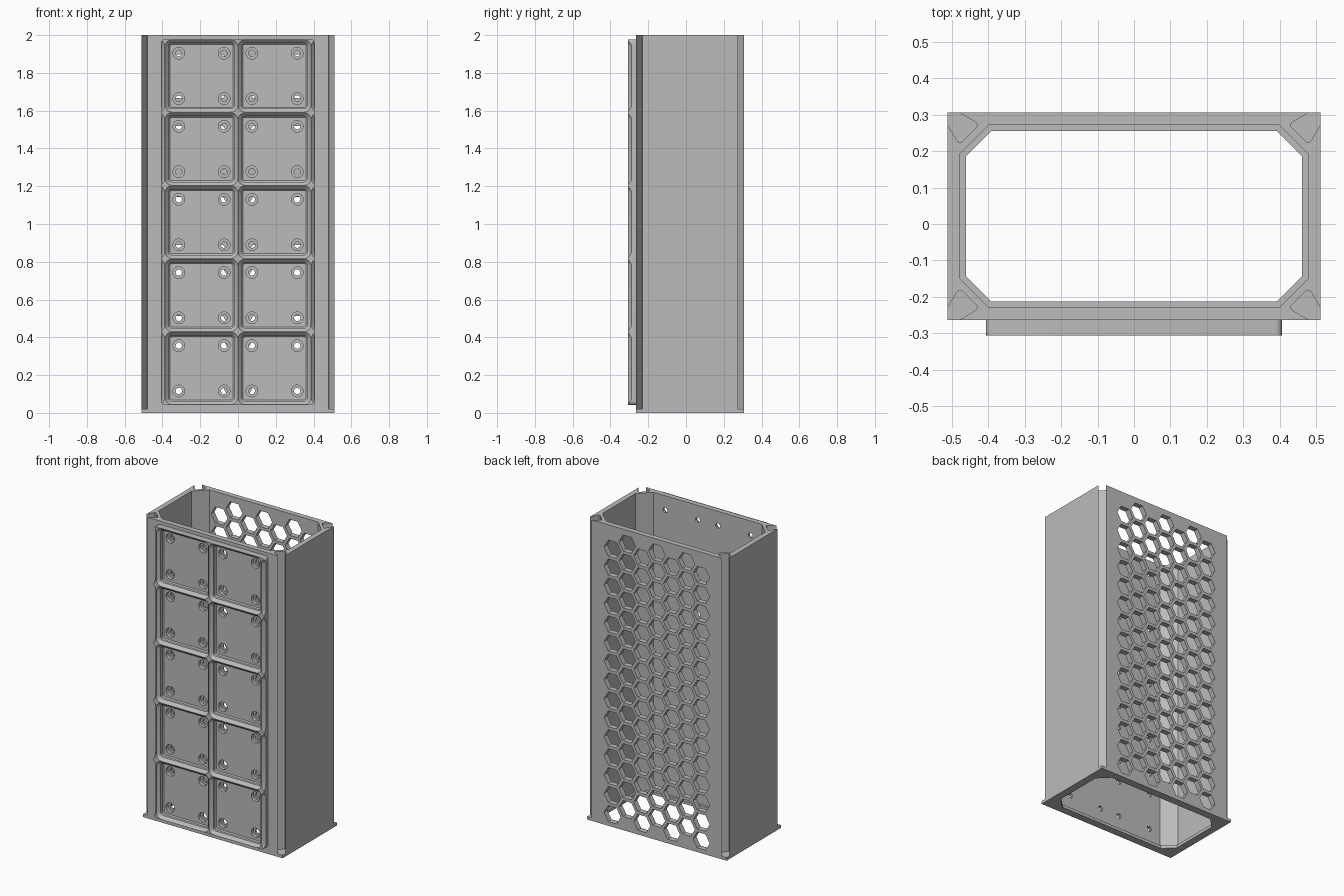
import bpy, bmesh, math
from mathutils import Vector

if "Cube" in bpy.data.objects:
    bpy.data.objects.remove(bpy.data.objects["Cube"])

X, Y0, Y1, H = 0.512, -0.2635, 0.306, 2.0     # housing extents
FRONT = -0.306                                # front of the socket plate
P, ZC = 0.387, 1.01                           # socket pitch, grid centre height
BASE = 0.02                                   # base flange thickness

gray = bpy.data.materials.new("plain gray")
gray.diffuse_color = (0.5, 0.5, 0.5, 1)
gray.use_nodes = True
gray.node_tree.nodes["Principled BSDF"].inputs["Base Color"].default_value = gray.diffuse_color


def loft(bm, rings):
    """Closed solid through rings of equal point count."""
    loops = [[bm.verts.new(p) for p in r] for r in rings]
    n = len(loops[0])
    for a, b in zip(loops, loops[1:]):
        for i in range(n):
            bm.faces.new((a[i], a[(i + 1) % n], b[(i + 1) % n], b[i]))
    bm.faces.new(loops[0][::-1])
    bm.faces.new(loops[-1])


def make(name, solids):
    bm = bmesh.new()
    for rings in solids:
        loft(bm, rings)
    bmesh.ops.recalc_face_normals(bm, faces=bm.faces)
    me = bpy.data.meshes.new(name)
    bm.to_mesh(me)
    bm.free()
    me.materials.append(gray)
    ob = bpy.data.objects.new(name, me)
    bpy.context.collection.objects.link(ob)
    return ob


def cut(target, solids):
    cutter = make("cutter", solids)
    cutter.hide_render = True
    mod = target.modifiers.new("cut", 'BOOLEAN')
    mod.operation, mod.solver, mod.object = 'DIFFERENCE', 'EXACT', cutter
    bpy.context.view_layer.objects.active = target
    bpy.ops.object.modifier_apply(modifier=mod.name)
    bpy.data.objects.remove(cutter)


def prism_z(pts, z0, z1):
    return [[(x, y, z) for x, y in pts] for z in (z0, z1)]


def ngon_y(cx, cz, r, y, n):
    return [(cx + r * math.cos(2 * math.pi * i / n), y,
             cz + r * math.sin(2 * math.pi * i / n)) for i in range(n)]


def round_rect_y(cx, cz, hx, hz, r, y, seg=4):
    pts = []
    for q, (sx, sz) in enumerate(((1, 1), (-1, 1), (-1, -1), (1, -1))):
        for i in range(seg + 1):
            a = math.pi / 2 * (q + i / seg)
            pts.append((cx + sx * (hx - r) + r * math.cos(a), y,
                        cz + sz * (hz - r) + r * math.sin(a)))
    return pts


def chamfered(inset, c):
    """Inner outline with cut corners."""
    x, a, b = X - inset, Y0 + inset, Y1 - inset
    return [(x, a + c), (x, b - c), (x - c, b), (-x + c, b),
            (-x, b - c), (-x, a + c), (-x + c, a), (x - c, a)]


# Housing: rectangular tube with an inward ledge at the base
housing = make("housing", [prism_z([(-X, Y0), (X, Y0), (X, Y1), (-X, Y1)], 0, H)])
cut(housing, [prism_z(chamfered(0.035, 0.078), BASE, H + 0.1)])
cut(housing, [prism_z(chamfered(0.051, 0.07), -0.1, 0.1)])

# Dovetail grooves along the four corners, stopping at the base flange
groove = [(0.015, -0.010), (0.074, 0.0247), (0.081, 0.030), (0.082, 0.039),
          (0.039, 0.082), (0.030, 0.081), (0.0247, 0.074), (-0.010, 0.015), (-0.03, -0.03)]
cut(housing, [prism_z([(sx * (X - a), (Y1 - b) if top else (Y0 + b)) for a, b in groove],
                      BASE, H + 0.1) for sx in (-1, 1) for top in (0, 1)])

# Hexagonal vents through the back wall
pitch = 0.126
cut(housing, [[ngon_y((c - 3) * 0.109, 0.081 + r * pitch + (c % 2) * pitch / 2, 0.061, y, 6)
               for y in (0.245, 0.33)] for c in range(7) for r in range(15)])

# Counterbored fixing holes in the front wall
cells = [(sx * P / 2, ZC + k * P) for sx in (-1, 1) for k in range(-2, 3)]
bore = ((-0.275, 0.031), (-0.2415, 0.031), (-0.2415, 0.0165), (-0.21, 0.0165))
cut(housing, [[ngon_y(cx + dx, cz + dz, r, y, 24) for y, r in bore]
              for cx, cz in cells for dx in (-0.12, 0.12) for dz in (-0.12, 0.12)])

# Socket plate: 2 x 5 stepped pockets; half pockets shape the outer side edges
plate = make("socket_plate", [[round_rect_y(0, ZC, 0.406, 2.5 * P, 0.018, y)
                               for y in (FRONT, Y0)]])
profile = ((-0.3065, 0.193, 0.037), (-0.287, 0.1737, 0.0177), (-0.27, 0.1737, 0.0177),
           (-0.2635, 0.1672, 0.0112), (-0.255, 0.1672, 0.0112))
cut(plate, [[round_rect_y(cx * P, ZC + k * P, h, h, r, y) for y, h, r in profile]
            for cx in (-1.5, -0.5, 0.5, 1.5) for k in range(-2, 3)])

# Smooth the round holes and corners, keep edges crisp
for ob in (housing, plate):
    bpy.ops.object.select_all(action='DESELECT')
    ob.select_set(True)
    bpy.context.view_layer.objects.active = ob
    bpy.ops.object.shade_smooth_by_angle(angle=math.radians(30))
